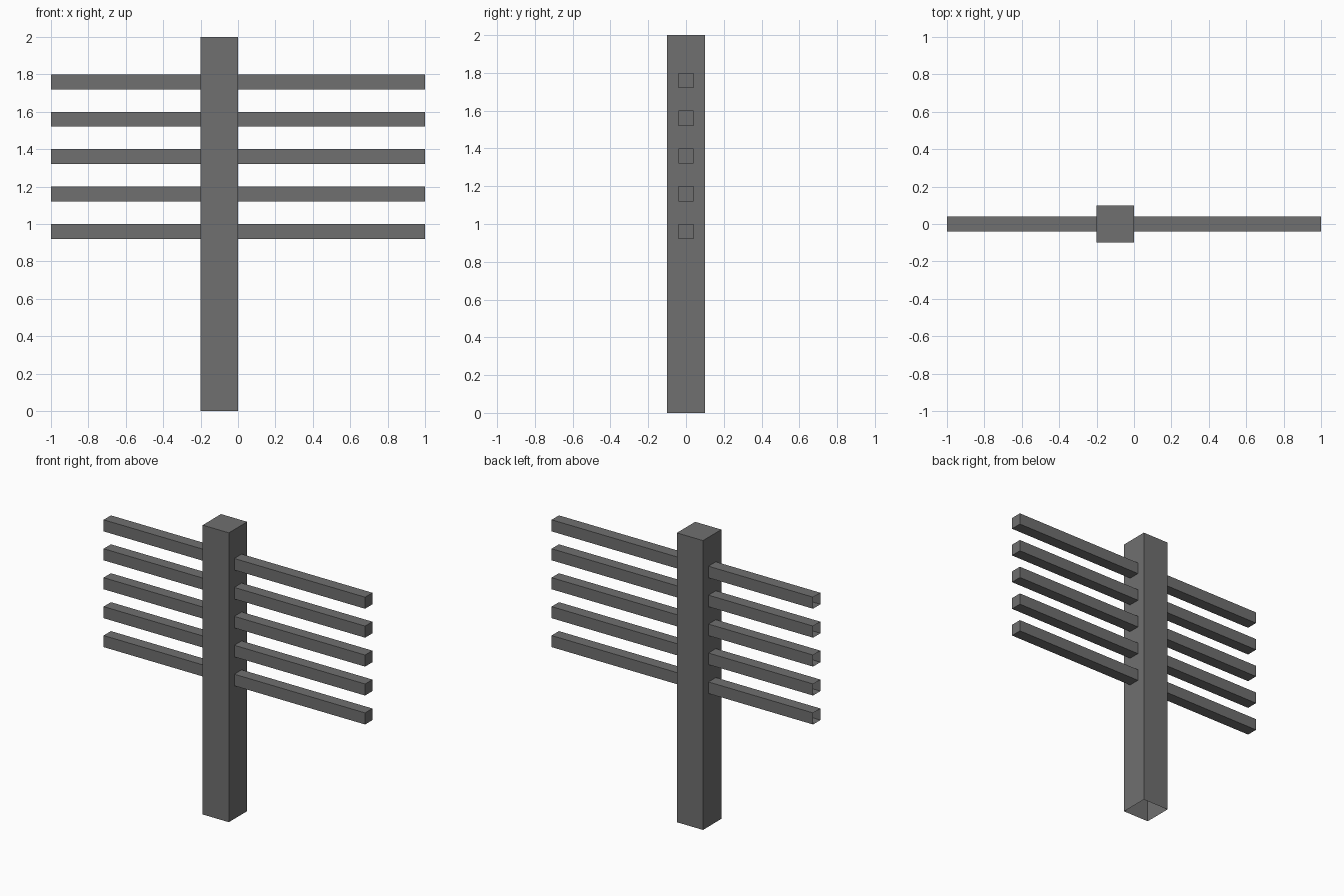
import bpy
import bmesh
from mathutils import Vector

if "Cube" in bpy.data.objects:
    bpy.data.objects.remove(bpy.data.objects["Cube"])

grey = bpy.data.materials.new("dark_grey")
grey.diffuse_color = (0.16, 0.16, 0.16, 1.0)
grey.use_nodes = True
grey.node_tree.nodes["Principled BSDF"].inputs["Base Color"].default_value = grey.diffuse_color


def open_box(name, low, high, open_side):
    """Box between two corners, without the face that points to open_side."""
    low, high = Vector(low), Vector(high)
    bm = bmesh.new()
    bmesh.ops.create_cube(bm, size=1.0)
    bm.normal_update()
    missing = [f for f in bm.faces if f.normal.dot(Vector(open_side)) > 0.9]
    bmesh.ops.delete(bm, geom=missing, context='FACES')
    bmesh.ops.scale(bm, vec=high - low, verts=bm.verts)
    bmesh.ops.translate(bm, vec=(low + high) / 2, verts=bm.verts)
    mesh = bpy.data.meshes.new(name)
    bm.to_mesh(mesh)
    bm.free()
    mesh.materials.append(grey)
    obj = bpy.data.objects.new(name, mesh)
    bpy.context.collection.objects.link(obj)
    return obj


# Upright post, open underneath
open_box("post", (-0.2, -0.1, 0), (0, 0.1, 2), (0, 0, -1))

# Five crossbars running through the post, open at the left end
for i in range(5):
    top = 1.0 + 0.2 * i
    open_box(f"crossbar_{i + 1}", (-1, -0.04, top - 0.08), (1, 0.04, top), (-1, 0, 0))
